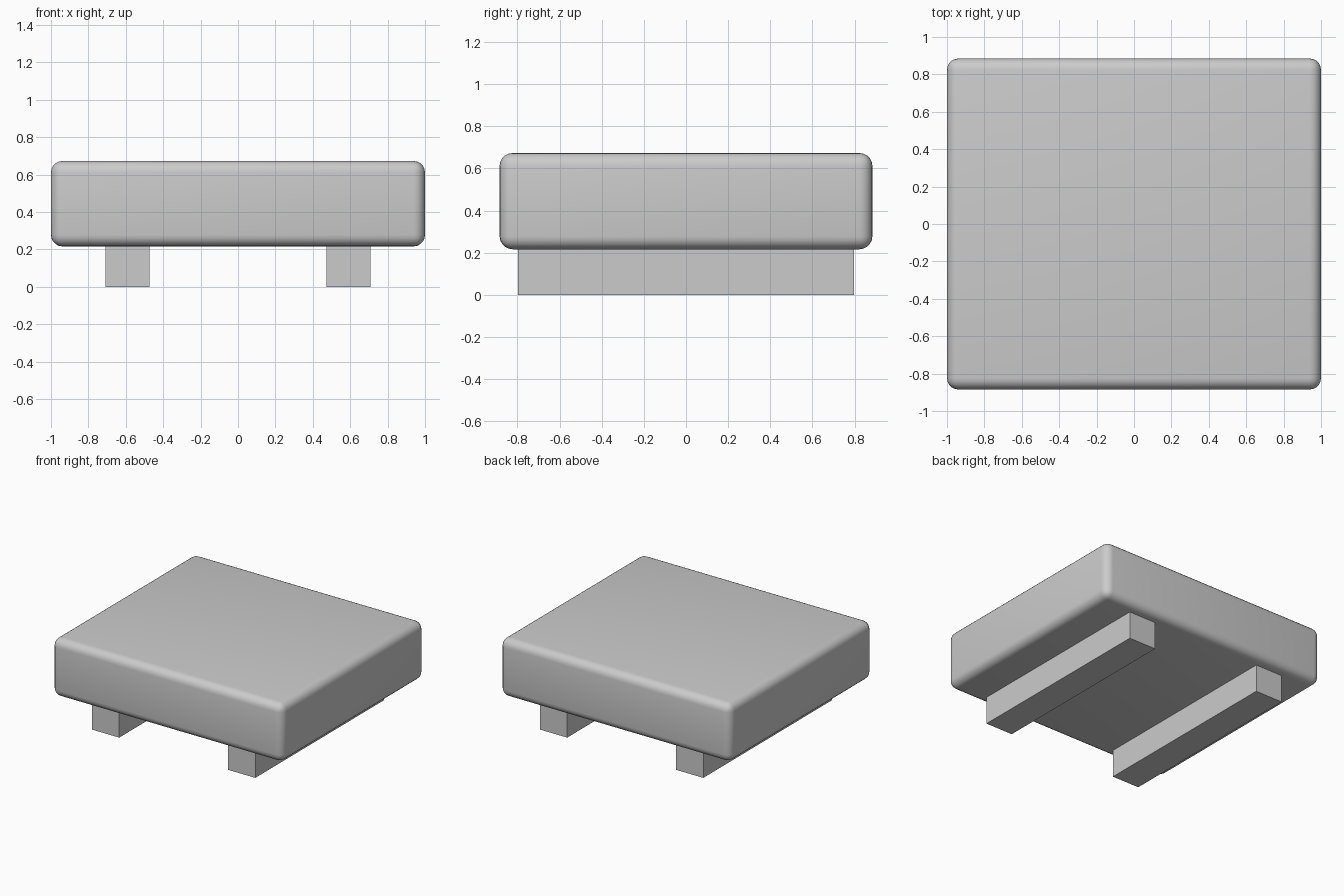
import bpy

if "Cube" in bpy.data.objects:
    bpy.data.objects.remove(bpy.data.objects["Cube"])

TOP, SEAM = 0.673, 0.216


def box(name, lo, hi):
    centre = [(a + b) / 2 for a, b in zip(lo, hi)]
    bpy.ops.mesh.primitive_cube_add(size=1, location=centre)
    ob = bpy.context.object
    ob.name = name
    ob.scale = [b - a for a, b in zip(lo, hi)]
    bpy.ops.object.transform_apply(location=False, rotation=False, scale=True)
    return ob


# Thick rounded slab
slab = box("slab", (-1, -0.885, SEAM), (1, 0.885, TOP))
bevel = slab.modifiers.new("rounded_edges", 'BEVEL')
bevel.width = 0.062
bevel.segments = 5
bpy.ops.object.modifier_apply(modifier=bevel.name)
bpy.ops.object.shade_smooth()

# Two square runners underneath, front to back
for side, x in (("left", -0.59), ("right", 0.59)):
    box(side + "_runner", (x - 0.118, -0.797, 0), (x + 0.118, 0.797, SEAM))
